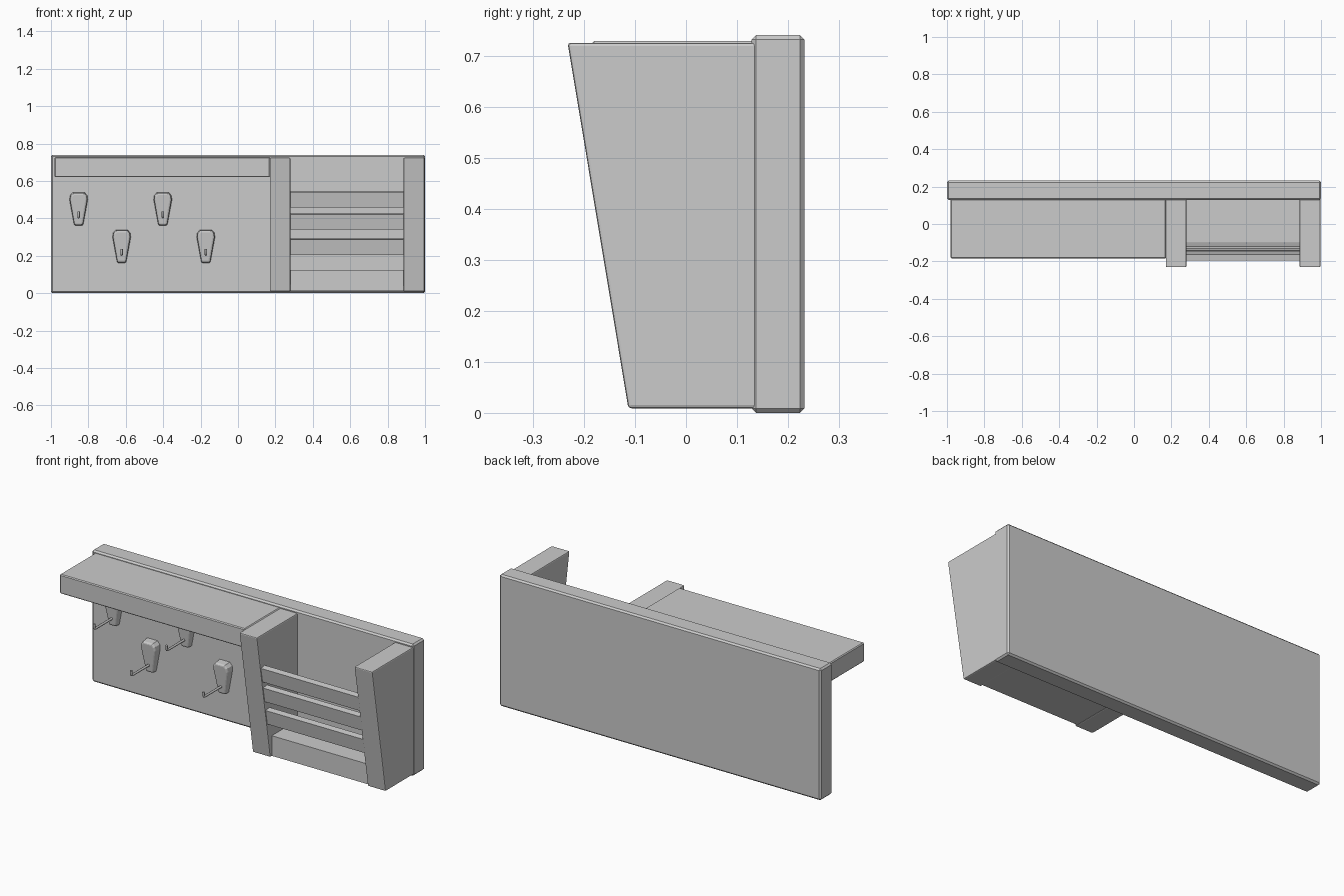
import bpy, bmesh, math
from mathutils import Vector

if "Cube" in bpy.data.objects:
    bpy.data.objects.remove(bpy.data.objects["Cube"])


def finish(bm, name, bevel=0.0, segs=1):
    if bevel:
        bmesh.ops.bevel(bm, geom=bm.edges[:], offset=bevel, segments=segs,
                        profile=0.5, affect='EDGES', clamp_overlap=True)
    bmesh.ops.recalc_face_normals(bm, faces=bm.faces[:])
    me = bpy.data.meshes.new(name)
    bm.to_mesh(me)
    bm.free()
    ob = bpy.data.objects.new(name, me)
    bpy.context.collection.objects.link(ob)
    return ob


def loft(name, a, b, bevel=0.0, segs=1):
    """Closed solid between two matching outlines of 3D points."""
    bm = bmesh.new()
    va = [bm.verts.new(p) for p in a]
    vb = [bm.verts.new(p) for p in b]
    n = len(va)
    bm.faces.new(va)
    bm.faces.new(vb[::-1])
    for i in range(n):
        j = (i + 1) % n
        bm.faces.new((va[i], vb[i], vb[j], va[j]))
    return finish(bm, name, bevel, segs)


def extrude_x(name, profile, x0, x1, bevel=0.0, segs=1):
    return loft(name, [(x0, y, z) for y, z in profile],
                [(x1, y, z) for y, z in profile], bevel, segs)


def box(name, x0, x1, y0, y1, z0, z1, bevel=0.0):
    return extrude_x(name, [(y0, z0), (y1, z0), (y1, z1), (y0, z1)], x0, x1, bevel)


# Back board and coat shelf
box("back_board", -1, 1, 0.128, 0.232, 0, 0.74, 0.009)
box("top_shelf", -0.98, 0.172, -0.185, 0.14, 0.62, 0.728, 0.005)

# Sloped side panels of the magazine rack
panel = [(0.14, 0.009), (-0.113, 0.009), (-0.232, 0.725), (0.14, 0.725)]
extrude_x("rack_panel_left", panel, 0.17, 0.28, 0.006, 2)
extrude_x("rack_panel_right", panel, 0.885, 0.997, 0.006, 2)

# Rack floor and slats leaning with the panels
box("rack_floor", 0.27, 0.895, -0.1, 0.14, 0.012, 0.125)


def front_y(z):
    return -0.113 - 0.119 * (z - 0.009) / 0.716 + 0.006


for i, (z0, z1) in enumerate([(0.205, 0.292), (0.34, 0.427), (0.458, 0.545)]):
    t = 0.034
    prof = [(front_y(z0), z0), (front_y(z0) + t, z0 + 0.005),
            (front_y(z1) + t, z1), (front_y(z1), z1 - 0.005)]
    extrude_x(f"rack_slat_{i + 1}", prof, 0.27, 0.895)

# Coat hooks: tapered plate with a thin upturned peg
half = [(0.024, 0.0), (0.05, 0.14), (0.047, 0.163), (0.032, 0.18)]
outline = half + [(-x, z) for x, z in reversed(half)]
for i, (cx, z0) in enumerate([(-0.852, 0.36), (-0.622, 0.16), (-0.402, 0.36), (-0.172, 0.16)]):
    back = [(cx + x, 0.135, z0 + z) for x, z in outline]
    front = [(cx + x * 0.9, 0.098 - 0.09 * z, z0 + 0.004 + z * 0.95) for x, z in outline]
    # rear extension keeps the plate sunk into the board
    back = [(x, 0.14, z) for x, y, z in back]
    plate = loft(f"hook_plate_{i + 1}", back, front)
    bev = plate.modifiers.new("soft_edges", 'BEVEL')
    bev.width, bev.segments, bev.limit_method = 0.01, 3, 'ANGLE'
    bev.angle_limit = math.radians(50)
    for p in plate.data.polygons:
        p.use_smooth = False

    cu = bpy.data.curves.new(f"hook_peg_{i + 1}", 'CURVE')
    cu.dimensions = '3D'
    cu.bevel_depth, cu.bevel_resolution, cu.use_fill_caps = 0.0065, 2, True
    sp = cu.splines.new('POLY')
    zc = z0 + 0.046
    path = [(0.11, zc), (-0.05, zc), (-0.056, zc + 0.002),
            (-0.06, zc + 0.008), (-0.061, zc + 0.03)]
    sp.points.add(len(path) - 1)
    for pt, (y, z) in zip(sp.points, path):
        pt.co = (cx, y, z, 1)
    peg = bpy.data.objects.new(f"hook_peg_{i + 1}", cu)
    bpy.context.collection.objects.link(peg)
